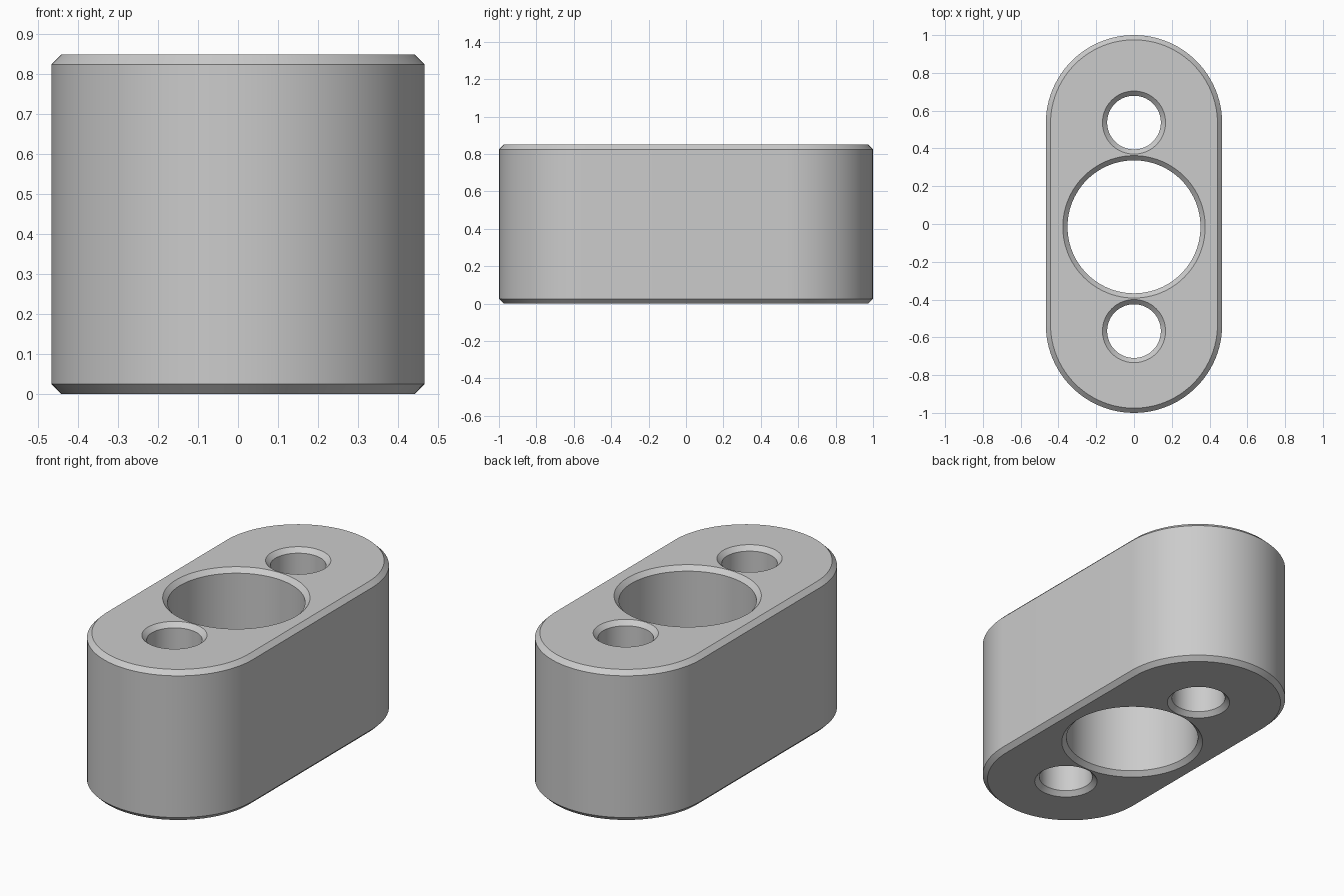
import bpy, bmesh, math

if "Cube" in bpy.data.objects:
    bpy.data.objects.remove(bpy.data.objects["Cube"])

HEIGHT, CHAMFER = 0.85, 0.025
HALF_WIDTH, ARC_Y = 0.467, 0.533
HOLES = [(0.537, 0.142), (-0.015, 0.352), (-0.567, 0.142)]  # centre y, radius
SEGMENTS = 96


def outline(radius, centre_y, shift=0.0):
    """Circle at centre_y, pulled apart along y by shift to make a slot."""
    points = []
    for half in (0, 1):
        cy = centre_y + (shift if half == 0 else -shift)
        last = SEGMENTS // 2 + (1 if shift else 0)
        for i in range(last):
            a = math.pi * half + 2 * math.pi * i / SEGMENTS
            points.append((radius * math.cos(a), cy + radius * math.sin(a)))
    return points


def chamfered_wall(bm, radius, end_radius, centre_y, shift=0.0):
    """Vertical wall with a chamfer at both ends; returns the end edges."""
    levels = [(0, end_radius), (CHAMFER, radius),
              (HEIGHT - CHAMFER, radius), (HEIGHT, end_radius)]
    rings = [[bm.verts.new((x, y, z)) for x, y in outline(r, centre_y, shift)]
             for z, r in levels]
    n = len(rings[0])
    for low, high in zip(rings, rings[1:]):
        for i in range(n):
            j = (i + 1) % n
            bm.faces.new((low[i], low[j], high[j], high[i]))
    return [[bm.edges.get((ring[i], ring[(i + 1) % n])) for i in range(n)]
            for ring in (rings[0], rings[-1])]


# Outer wall and the three through holes
bm = bmesh.new()
ends = [chamfered_wall(bm, HALF_WIDTH, HALF_WIDTH - CHAMFER, 0, ARC_Y)]
for y, r in HOLES:
    ends.append(chamfered_wall(bm, r, r + CHAMFER, y))

# Flat bottom and top around the holes
for side in (0, 1):
    edges = [e for end in ends for e in end[side]]
    bmesh.ops.triangle_fill(bm, edges=edges, use_beauty=True,
                            use_dissolve=False, normal=(0, 0, 1))
bmesh.ops.recalc_face_normals(bm, faces=bm.faces)

mesh = bpy.data.meshes.new("spacer_block")
bm.to_mesh(mesh)
bm.free()
block = bpy.data.objects.new("spacer_block", mesh)
bpy.context.collection.objects.link(block)

# Plain grey
grey = bpy.data.materials.new("plain_grey")
grey.use_nodes = True
colour = (0.6, 0.6, 0.6, 1)
grey.diffuse_color = colour
grey.node_tree.nodes["Principled BSDF"].inputs["Base Color"].default_value = colour
mesh.materials.append(grey)

# Smooth curves, sharp chamfer edges
bpy.ops.object.select_all(action="DESELECT")
block.select_set(True)
bpy.context.view_layer.objects.active = block
bpy.ops.object.shade_smooth_by_angle(angle=math.radians(30))
